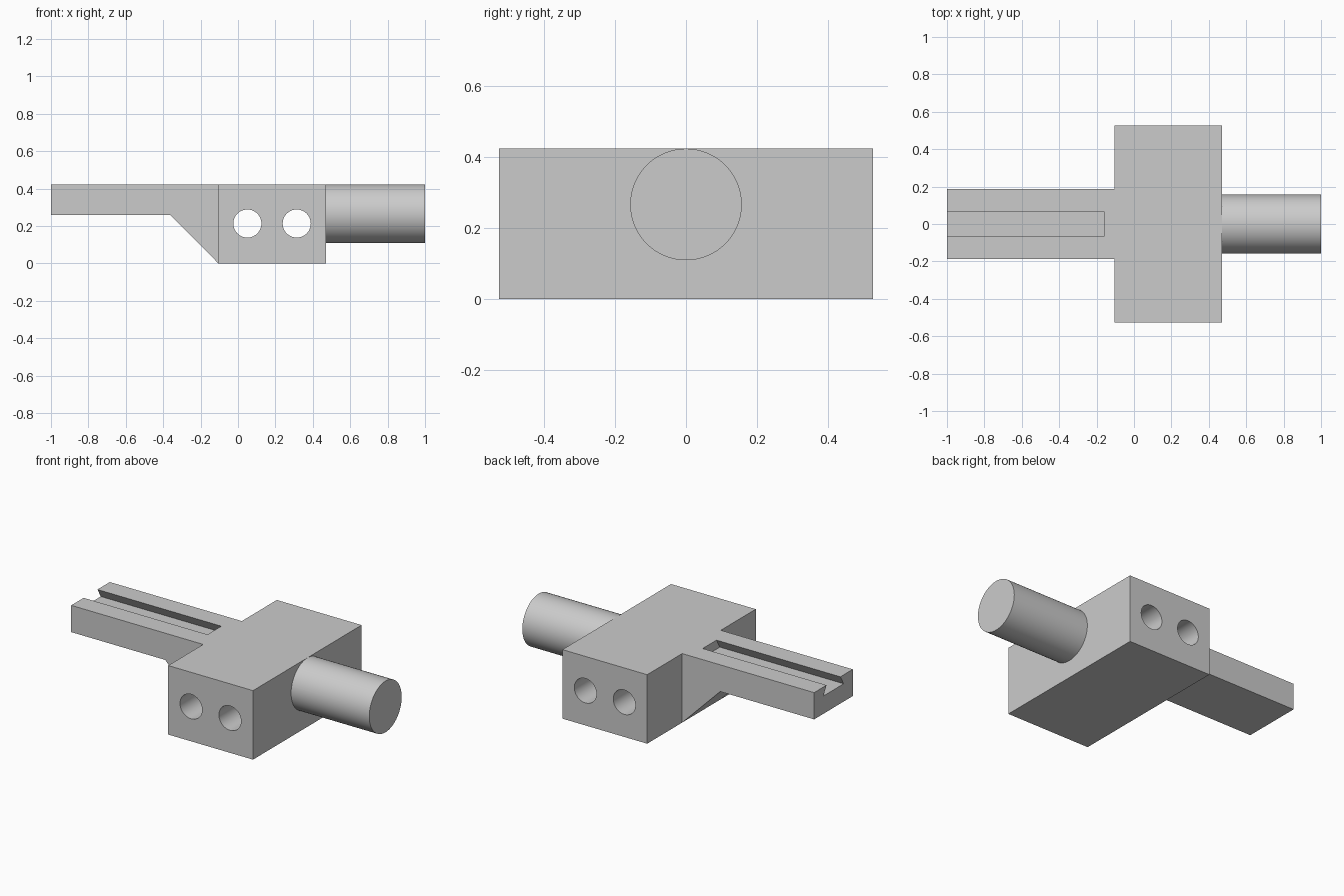
import bpy, bmesh
from math import pi
from mathutils import Matrix, Vector

if "Cube" in bpy.data.objects:
    bpy.data.objects.remove(bpy.data.objects["Cube"], do_unlink=True)

steel = bpy.data.materials.new("grey_steel")
steel.use_nodes = True
grey = (0.6, 0.6, 0.6, 1)
steel.diffuse_color = grey
steel.node_tree.nodes["Principled BSDF"].inputs["Base Color"].default_value = grey

TOP = 0.423
BLOCK_LEFT, BLOCK_RIGHT, BLOCK_HALF = -0.105, 0.47, 0.526


def add_object(name, bm):
    bmesh.ops.recalc_face_normals(bm, faces=bm.faces)
    mesh = bpy.data.meshes.new(name)
    bm.to_mesh(mesh)
    bm.free()
    mesh.materials.append(steel)
    obj = bpy.data.objects.new(name, mesh)
    bpy.context.collection.objects.link(obj)
    return obj


def prism(name, outline, direction):
    """Extrude a flat outline of 3D points along a direction."""
    bm = bmesh.new()
    face = bm.faces.new([bm.verts.new(p) for p in outline])
    extruded = bmesh.ops.extrude_face_region(bm, geom=[face], use_keep_orig=True)
    moved = [v for v in extruded["geom"] if isinstance(v, bmesh.types.BMVert)]
    bmesh.ops.translate(bm, verts=moved, vec=Vector(direction))
    return add_object(name, bm)


def rod(name, radius, length, centre, axis):
    bm = bmesh.new()
    bmesh.ops.create_cone(
        bm, cap_ends=True, segments=96, radius1=radius, radius2=radius, depth=length,
        matrix=Matrix.Translation(centre) @ Matrix.Rotation(pi / 2, 4, axis))
    return add_object(name, bm)


def combine(target, tool, operation):
    mod = target.modifiers.new(operation.lower(), "BOOLEAN")
    mod.operation, mod.solver, mod.object = operation, "EXACT", tool
    tool.hide_render = True
    bpy.context.view_layer.objects.active = target
    bpy.ops.object.modifier_apply(modifier=mod.name)
    bpy.data.objects.remove(tool, do_unlink=True)


# Central block
y = -BLOCK_HALF
body = prism("slotted_holder_body",
             [(BLOCK_LEFT, y, 0), (BLOCK_RIGHT, y, 0), (BLOCK_RIGHT, y, TOP), (BLOCK_LEFT, y, TOP)],
             (0, 2 * BLOCK_HALF, 0))

# Arm with sloped brace underneath
half, under = 0.187, 0.259
arm_profile = [(-1, under), (-0.363, under), (BLOCK_LEFT, 0), (BLOCK_LEFT, TOP), (-1, TOP)]
arm = prism("arm", [(x, -half, z) for x, z in arm_profile], (0, 2 * half, 0))
combine(body, arm, "UNION")

# Round shank
shank = rod("shank", 0.157, 1 - BLOCK_RIGHT + 0.05, ((1 + BLOCK_RIGHT - 0.05) / 2, 0, 0.2655), "Y")
combine(body, shank, "UNION")

# Dovetail slot along the arm, open at its end
lip, floor, depth = 0.067, 0.099, 0.055
slope = (floor - lip) / depth
rise = lip - 0.02 * slope
slot_profile = [(-floor, TOP - depth), (floor, TOP - depth), (rise, TOP + 0.02), (-rise, TOP + 0.02)]
slot = prism("slot_cutter", [(-1.1, y, z) for y, z in slot_profile], (0.94, 0, 0))
combine(body, slot, "DIFFERENCE")

# Two bolt holes through the block
for x in (0.05, 0.314):
    combine(body, rod("hole_cutter", 0.075, 1.4, (x, 0, 0.213), "X"), "DIFFERENCE")

# Merge coplanar faces and smooth the round surfaces
bm = bmesh.new()
bm.from_mesh(body.data)
bmesh.ops.remove_doubles(bm, verts=bm.verts, dist=0.0001)
bm.to_mesh(body.data)
bm.free()
bpy.ops.object.select_all(action="DESELECT")
body.select_set(True)
bpy.context.view_layer.objects.active = body
bpy.ops.object.shade_smooth_by_angle(angle=0.5)
